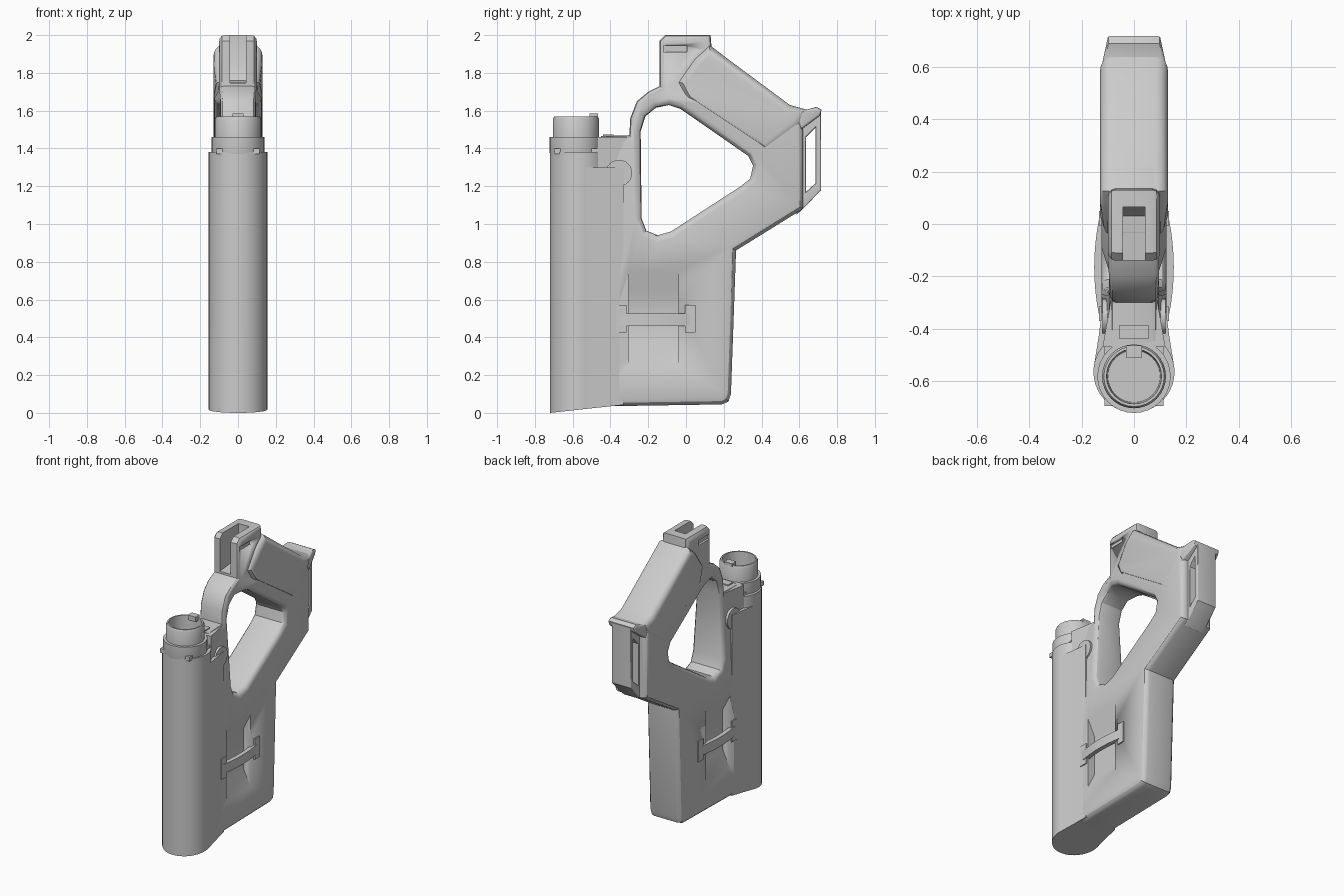
import bpy, bmesh, math
from mathutils import Matrix

if "Cube" in bpy.data.objects:
    bpy.data.objects.remove(bpy.data.objects["Cube"])


def finish(name, bm, angle=30):
    bmesh.ops.remove_doubles(bm, verts=bm.verts, dist=0.0005)
    bmesh.ops.recalc_face_normals(bm, faces=bm.faces)
    me = bpy.data.meshes.new(name)
    bm.to_mesh(me)
    bm.free()
    ob = bpy.data.objects.new(name, me)
    bpy.context.collection.objects.link(ob)
    bpy.ops.object.select_all(action='DESELECT')
    ob.select_set(True)
    bpy.context.view_layer.objects.active = ob
    bpy.ops.object.shade_smooth_by_angle(angle=math.radians(angle))
    return ob


def plate(name, loops, half, bevel, width=None, res=2):
    """Side outline (y, z), with holes, as a plate with rounded rims."""
    cu = bpy.data.curves.new(name, 'CURVE')
    cu.dimensions, cu.fill_mode = '2D', 'BOTH'
    cu.extrude, cu.bevel_depth, cu.offset = half - bevel, bevel, -bevel
    cu.bevel_resolution = res
    for pts in loops:
        sp = cu.splines.new('POLY')
        sp.points.add(len(pts) - 1)
        for p, (y, z) in zip(sp.points, pts):
            p.co = (y, z, 0, 1)
        sp.use_cyclic_u = True
    tmp = bpy.data.objects.new(name + "_tmp", cu)
    bpy.context.collection.objects.link(tmp)
    dg = bpy.context.evaluated_depsgraph_get()
    me = bpy.data.meshes.new_from_object(tmp.evaluated_get(dg))
    bm = bmesh.new()
    bm.from_mesh(me)
    bpy.data.objects.remove(tmp)
    bpy.data.meshes.remove(me)
    for v in bm.verts:
        y, z, x = v.co
        v.co = (x * (width(y, z) if width else 1), y, z)
    return finish(name, bm)


def prism(name, pts, to3d, a, b):
    """Polygon swept between a and b; to3d places (u, v, depth)."""
    bm = bmesh.new()
    rings = [[bm.verts.new(to3d(u, v, d)) for u, v in pts] for d in (a, b)]
    n = len(pts)
    bm.faces.new(rings[0])
    bm.faces.new(rings[1])
    for i in range(n):
        j = (i + 1) % n
        bm.faces.new((rings[0][i], rings[0][j], rings[1][j], rings[1][i]))
    return finish(name, bm)


def box(name, x, y, z):
    pts = [(x[0], y[0]), (x[1], y[0]), (x[1], y[1]), (x[0], y[1])]
    return prism(name, pts, lambda u, v, d: (u, v, d), *z)


def lathe(name, prof, cy, n=32):
    """Closed turned part around a vertical axis at y = cy."""
    bm = bmesh.new()
    rings = [[bm.verts.new((r * math.cos(math.tau * i / n), cy + r * math.sin(math.tau * i / n), z))
              for i in range(n)] for r, z in prof]
    for a, b in zip(rings, rings[1:]):
        for i in range(n):
            j = (i + 1) % n
            bm.faces.new((a[i], a[j], b[j], b[i]))
    bm.faces.new(rings[0])
    bm.faces.new(rings[-1])
    return finish(name, bm)


def cut(ob, cutters):
    bpy.context.view_layer.objects.active = ob
    for c in cutters:
        c.hide_render = True
        m = ob.modifiers.new("cut", 'BOOLEAN')
        m.operation, m.solver, m.object = 'DIFFERENCE', 'EXACT', c
        bpy.ops.object.modifier_move_to_index(modifier=m.name, index=0)
        bpy.ops.object.modifier_apply(modifier=m.name)


# Main frame: lower grip block, rear strut, front arm and top lug around one opening
outer = [(-0.56, 0.02), (-0.43, 0.035), (0.19, 0.045), (0.225, 0.06), (0.238, 0.10), (0.265, 0.86),
         (0.62, 1.08), (0.62, 1.53), (0.55, 1.62), (0.135, 1.94), (0.13, 2.0), (-0.11, 2.0),
         (-0.14, 1.97), (-0.14, 1.73), (-0.20, 1.70), (-0.26, 1.65), (-0.295, 1.56),
         (-0.30, 1.47), (-0.45, 1.465), (-0.45, 1.37), (-0.56, 1.37)]
hole = [(-0.24, 1.49), (-0.215, 1.57), (-0.16, 1.615), (-0.09, 1.63), (-0.03, 1.61), (0.33, 1.36),
        (0.355, 1.31), (0.34, 1.24), (0.29, 1.20), (-0.08, 0.96), (-0.15, 0.94), (-0.21, 0.965),
        (-0.235, 1.03)]


def frame_width(y, z):
    if z > 1.68 and y < 0.15:
        return 0.80
    if y < -0.12 and z > 1.3:
        return 0.76
    return 1


frame = plate("frame", [outer, hole], 0.125, 0.035, frame_width)

# Sloping handle cover, and the lip at its rear end
handle = plate("handle", [[(-0.05, 1.75), (0.05, 1.88), (0.125, 1.945), (0.55, 1.63), (0.64, 1.605),
                           (0.61, 1.515), (0.42, 1.375), (0.0, 1.655)]], 0.13, 0.045,
               lambda y, z: 0.9 if y < 0.02 else 1, 3)
plate("handle_lip", [[(0.54, 1.62), (0.62, 1.60), (0.69, 1.62), (0.718, 1.605), (0.71, 1.575),
                      (0.61, 1.50)]], 0.12, 0.012,
      lambda y, z: 0.85 if y > 0.68 else 1)

# Rear sling loop, open from side to side
plate("sling_loop", [[(0.585, 1.05), (0.62, 1.08), (0.715, 1.18), (0.715, 1.60), (0.585, 1.53)],
                     [(0.635, 1.17), (0.685, 1.215), (0.685, 1.51), (0.635, 1.46)]], 0.075, 0.006)

# Slot in the lug, side windows, and belt pockets
slot = prism("slot_cutter", [(-0.2, 1.74), (0.03, 1.76), (0.065, 1.84), (0.065, 2.1), (-0.2, 2.1)],
             lambda u, v, d: (d, u, v), -0.042, 0.042)
cutters = [slot]
for s, side in ((1, "right"), (-1, "left")):
    cutters.append(prism("pocket_cutter_" + side,
                         [(0.16, 0.79), (0.125, 0.75), (0.07, 0.64), (0.07, 0.36), (0.125, 0.25), (0.16, 0.21)],
                         lambda u, v, d: (s * u, d, v), -0.305, -0.04))
    cutters.append(box("window_cutter_" + side, sorted((s * 0.085, s * 0.14)), (-0.12, 0.005), (1.91, 1.945)))
    # Bowed belt bar with a tab at each end
    bow = [-0.40 + 0.47 * i / 10 for i in range(11)]
    arc = [(0.122 + 0.03 * (1 - ((y + 0.165) / 0.235) ** 2), y) for y in bow]
    strap = [p for p in arc if -0.37 < p[1] < 0.05]
    prism("belt_bar_" + side, strap + [(x - 0.03, y) for x, y in reversed(strap)],
          lambda u, v, d: (s * u, v, d), 0.46, 0.525)
    for k, (y0, y1) in enumerate(((-0.37, -0.315), (-0.005, 0.05))):
        box(f"belt_tab_{side}_{k}", sorted((s * 0.10, s * 0.133)), (y0, y1), (0.425, 0.57))
cut(frame, cutters)
cut(handle, [slot])
for c in cutters:
    bpy.data.objects.remove(c)

# Upright tube with a slightly slanted foot
tube = lathe("tube", [(0.155, 0), (0.155, 1.38)], -0.565, 40)
for v in tube.data.vertices:
    if v.co.z < 0.5:
        v.co.z = max(0, (v.co.y + 0.72) * 0.11)

# Web that flares from the block to the tube
prism("tube_web", [(-0.151, -0.53), (0.151, -0.53), (0.135, -0.43), (0.122, -0.33), (-0.122, -0.33), (-0.135, -0.43)],
      lambda u, v, d: (u, v, d + (max(0, (v + 0.72) * 0.11) if d < 0.5 else 0)), 0.0, 1.30)

# Collar and hollow mouth on top of the tube
lathe("collar", [(0.138, 1.37), (0.14, 1.38), (0.14, 1.46)], -0.582)
lathe("mouth_rim", [(0.122, 1.44), (0.122, 1.555), (0.115, 1.57), (0.105, 1.57), (0.10, 1.46)], -0.582)
box("mouth_nub", (-0.03, 0.03), (-0.51, -0.465), (1.55, 1.585))
for i in range(4):
    t = math.pi / 4 + i * math.pi / 2
    x, y = 0.135 * math.cos(t), -0.582 + 0.135 * math.sin(t)
    box(f"collar_stud_{i}", (x - 0.018, x + 0.018), (y - 0.018, y + 0.018), (1.37, 1.40))

# Neck block between the collar and the arm, latch tab and pivot disc
prism("neck", [(-0.12, -0.47), (0.12, -0.47), (0.088, -0.29), (-0.088, -0.29)],
      lambda u, v, d: (u, v, d), 1.25, 1.46)
box("latch_tab", (-0.055, 0.055), (-0.44, -0.385), (1.44, 1.475))
bm = bmesh.new()
bmesh.ops.create_cone(bm, cap_ends=True, segments=24, radius1=0.07, radius2=0.07, depth=0.24,
                      matrix=Matrix.Translation((0, -0.355, 1.27)) @ Matrix.Rotation(math.pi / 2, 4, 'Y'))
finish("pivot_disc", bm)
